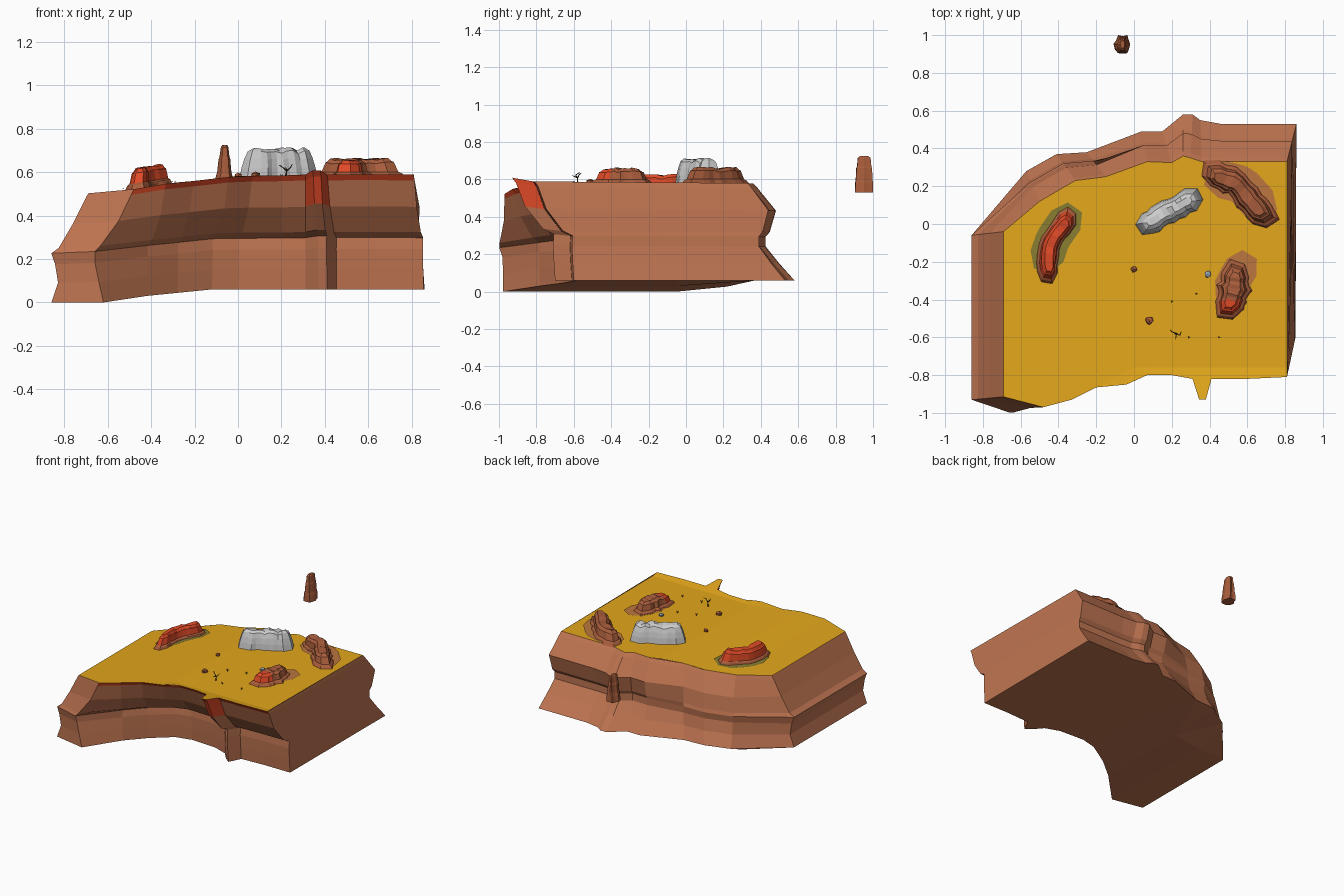
import bpy, bmesh, math, random
from mathutils import Vector

if "Cube" in bpy.data.objects:
    bpy.data.objects.remove(bpy.data.objects["Cube"])

random.seed(4)
COL = {"ochre_ground": (.77, .385, .011), "terracotta_rock": (.52, .176, .082),
       "red_rock": (.74, .068, .02), "rust_rock": (.40, .11, .045),
       "grey_rock": (.6, .6, .6), "olive_soil": (.24, .2, .03),
       "tan_soil": (.5, .18, .05), "blue_grey_stone": (.3, .38, .43),
       "dark_wood": (.06, .05, .02)}
MATS = {}
for k, c in COL.items():
    MATS[k] = bpy.data.materials.new(k)
    MATS[k].diffuse_color = (*c, 1)


def finish(name, bm, *mats):
    bmesh.ops.recalc_face_normals(bm, faces=bm.faces)
    me = bpy.data.meshes.new(name)
    bm.to_mesh(me)
    bm.free()
    for m in mats:
        me.materials.append(MATS[m])
    ob = bpy.data.objects.new(name, me)
    bpy.context.collection.objects.link(ob)
    return ob


def ramp(x, knots):
    if x <= knots[0][0]:
        return knots[0][1]
    for (a, za), (b, zb) in zip(knots, knots[1:]):
        if x <= b:
            return za + (zb - za) * (x - a) / (b - a)
    return knots[-1][1]


def top_z(x, y):
    z = ramp(x, [(-.69, .503), (-.48, .522), (-.3, .552), (0, .577), (.8, .58)])
    return z + .18 * max(0, -.76 - y) * min(1, max(0, (x + .1) / .2))


def base_z(x, y=0):
    z = ramp(x, [(-.62, 0), (-.42, .03), (-.12, .06)])
    return min(.06, z + .03 * max(0, y + .05) / .3)


# --- cliff columns: top x, y and foot x, y, counterclockwise
CORNER = [(-.69, -.915, -.86, -.93), (-.48, -.97, -.62, -.978)]
FRONT = [(-.33, -.93, -.42, -.78), (-.2, -.865, -.28, -.67), (-.04, -.85, -.12, -.58),
         (.07, -.8, 0, -.55), (.2, -.8, .2, -.56), (.31, -.82, .31, -.6),
         (.345, -.93, .37, -.67), (.38, -.93, .41, -.7), (.41, -.82, .455, -.61),
         (.6, -.82, .64, -.6), (.81, -.81, .855, -.6)]
BACK = [(.81, .33, .86, .53), (.46, .33, .46, .53), (.36, .33, .35, .55),
        (.3, .35, .31, .58), (.26, .36, .26, .58), (.2, .325, .15, .49),
        (.07, .33, .04, .49), (-.15, .25, -.25, .38), (-.31, .23, -.41, .37),
        (-.5, .12, -.57, .28)]
LEFT = [(-.69, -.04, -.86, -.06)]
COLS = CORNER + FRONT + BACK + LEFT
LEVEL = [1, .95, .72, .5, .45, .35, .18, 0]
T_FRONT = [0, .09, .3, .72, .97, .95, .97, 1]
T_BACK = [0, .11, .55, .4, .3, .3, .62, 1]
T_LEFT = [0, .08, .42, .8, 1, .9, .82, 1]
T_EDGE = [0, .09, .5, 1.1, 1.28, 1.28, 1.15, 1]
T_MID = [(a + b) / 2 for a, b in zip(T_BACK, T_LEFT)]
PROF = [T_LEFT, T_EDGE] + [T_FRONT] * len(FRONT) + [T_BACK] * 7 + [T_MID] * 3 + [T_LEFT]

bm = bmesh.new()
rings = []
for i, f in enumerate(LEVEL):
    ring = []
    for (tx, ty, bx, by), prof in zip(COLS, PROF):
        t = prof[i]
        z0, z1 = base_z(bx, by), top_z(tx, ty)
        bulge = .018 if prof is T_EDGE and i in (3, 4) else 0
        ring.append(bm.verts.new((tx + (bx - tx) * t, ty + (by - ty) * t - bulge,
                                  z0 + (z1 - z0) * f)))
    rings.append(ring)
n = len(COLS)
for i, (a, b) in enumerate(zip(rings, rings[1:])):
    for j in range(n):
        k = (j + 1) % n
        fc = bm.faces.new((a[j], a[k], b[k], b[j]))
        c = fc.calc_center_median()
        lip = i == 0 and 1 <= j < 12          # thin red lip along the front rim
        spur = 7 <= j <= 9 and c.z > .46      # red nose of the buttress
        fc.material_index = 1 if lip or spur else 0
finish("cliff_walls", bm, "terracotta_rock", "red_rock")


# --- flat sheets closing the plateau, creased where the slope changes
def sheet(name, pts, zfun, xs, ys, mat):
    bm = bmesh.new()
    bm.faces.new([bm.verts.new((x, y, 0)) for x, y in pts])
    for v, no in [((x, 0, 0), (1, 0, 0)) for x in xs] + [((0, y, 0), (0, 1, 0)) for y in ys]:
        bmesh.ops.bisect_plane(bm, geom=bm.verts[:] + bm.edges[:] + bm.faces[:],
                               plane_co=v, plane_no=no, dist=1e-5)
    bmesh.ops.triangulate(bm, faces=bm.faces)
    for v in bm.verts:
        v.co.z = zfun(v.co.x, v.co.y)
    return finish(name, bm, mat)


sheet("plateau_top", [c[:2] for c in COLS], top_z, [-.48, -.3, 0, .1], [-.76], "ochre_ground")
under = sheet("underside", [c[2:] for c in COLS], base_z, [-.62, -.42, -.12], [-.05],
              "terracotta_rock")
under.data.flip_normals()


# --- long rocks: an outline swept around a spine, stepped upwards
def resample(spine, m):
    out = []
    for i in range(m):
        u = i / (m - 1) * (len(spine) - 1)
        k = min(int(u), len(spine) - 2)
        out.append(Vector(spine[k]).lerp(Vector(spine[k + 1]), u - k))
    return out


def outline(spine, w, m=8, jit=None, pull=0):
    p = resample(spine, m)
    mid = (p[0] + p[-1]) / 2
    tan = [(p[min(i + 1, m - 1)] - p[max(i - 1, 0)]).normalized() for i in range(m)]
    nor = [Vector((-t.y, t.x)) for t in tan]
    axis = (p[-1] - p[0]).normalized()
    p = [q - axis * (q - mid).dot(axis) * pull for q in p]   # shorten towards the top
    base = [(p[i], -nor[i]) for i in range(m)]
    base += [(p[-1], tan[-1] * .9 + nor[-1] * s) for s in (-.5, .5)]
    base += [(p[i], nor[i]) for i in reversed(range(m))]
    base += [(p[0], -tan[0] * .9 + nor[0] * s) for s in (.5, -.5)]
    jit = jit or [1] * len(base)
    return [c + d * w * j for (c, d), j in zip(base, jit)]


def long_rock(name, spine, w, h, prof, mats, red=None, rough=.16, pull=.2):
    bm = bmesh.new()
    m = 9
    cnt = 2 * m + 4
    jit = [1 + random.uniform(-rough, rough) for _ in range(cnt)]
    lump = [1 + random.uniform(-.1, .04) for _ in range(cnt)]
    rings = []
    for s, f in prof:
        rings.append([bm.verts.new((q.x, q.y, top_z(q.x, q.y) - .004 + h * f * (l if f > .5 else 1)))
                      for q, l in zip(outline(spine, w * s, m, jit, pull * f), lump)])
    for a, b in zip(rings, rings[1:]):
        for j in range(cnt):
            k = (j + 1) % cnt
            bm.faces.new((a[j], a[k], b[k], b[j]))
    r = rings[-1]
    for j in range(m - 1):                     # crest strip and end caps
        bm.faces.new((r[j], r[j + 1], r[2 * m - j], r[2 * m + 1 - j]))
    bm.faces.new((r[m - 1], r[m], r[m + 1], r[m + 2]))
    bm.faces.new((r[2 * m + 1], r[2 * m + 2], r[2 * m + 3], r[0]))
    if red:
        for fc in bm.faces:
            c = fc.calc_center_median()
            fc.material_index = int(red(c, (c.z - top_z(c.x, c.y)) / h))
    return finish(name, bm, *mats)


def soil(name, spine, w, mat):
    bm = bmesh.new()
    o = [bm.verts.new((q.x, q.y, top_z(q.x, q.y) + .006)) for q in outline(spine, w, 8)]
    bmesh.ops.triangulate(bm, faces=[bm.faces.new(o)])
    finish(name, bm, mat)


STEP = [(1, 0), (.86, .22), (.7, .3), (.6, .8), (.5, .84), (.36, 1)]
ROUND = [(1, 0), (.93, .35), (.8, .65), (.62, .9), (.3, 1)]
W = [(-.46, -.26), (-.45, -.14), (-.41, -.04), (-.355, .035)]
E = [(.425, .265), (.53, .225), (.61, .13), (.685, .05)]
S = [(.505, -.43), (.525, -.36), (.54, -.27)]
long_rock("west_butte", W, .06, .098, STEP, ("rust_rock", "red_rock"), lambda c, f: f > .45)
long_rock("east_butte", E, .078, .088, STEP, ("rust_rock",))
long_rock("south_butte", S, .088, .085, STEP, ("rust_rock", "red_rock"),
          lambda c, f: f > .4 and c.y < -.4)
long_rock("pale_rock", [(.075, .0), (.18, .065), (.3, .13)], .062, .135, ROUND,
          ("grey_rock",), rough=.12, pull=.12)
soil("west_soil", [(-.46, -.17), (-.43, -.08), (-.36, .02)], .092, "olive_soil")
soil("east_soil", [(.47, .235), (.57, .21), (.66, .11)], .1, "tan_soil")
soil("south_soil", [(.51, -.34), (.54, -.28), (.57, -.23)], .09, "tan_soil")

# --- free-standing spire behind the plateau
bm = bmesh.new()
rings = []
jit = [random.uniform(.8, 1.12) for _ in range(12)]
for z, rx, ry in [(.53, .046, .052), (.58, .04, .05), (.6, .034, .047), (.66, .028, .044),
                  (.67, .024, .04), (.715, .018, .036), (.725, .012, .022)]:
    rings.append([bm.verts.new((-.06 + rx * math.cos(a) * j, min(1, .953 + ry * math.sin(a) * j), z))
                  for a, j in zip([k * math.tau / 12 for k in range(12)], jit)])
for a, b in zip(rings, rings[1:]):
    for j in range(12):
        k = (j + 1) % 12
        bm.faces.new((a[j], a[k], b[k], b[j]))
bm.faces.new(rings[0])
bm.faces.new(rings[-1])
finish("spire", bm, "rust_rock")

# --- loose stones
for name, x, y, r, mat in [("stone_a", 0, -.24, .019, "rust_rock"),
                           ("stone_b", .08, -.51, .024, "rust_rock"),
                           ("stone_c", .39, -.265, .02, "blue_grey_stone")]:
    bm = bmesh.new()
    bmesh.ops.create_icosphere(bm, subdivisions=1, radius=r)
    for v in bm.verts:
        v.co *= random.uniform(.8, 1.1)
        v.co.z *= .75
        v.co += Vector((x, y, top_z(x, y) + r * .4))
    finish(name, bm, mat)


# --- dead tree and twigs
def stick(bm, p, q, r):
    p, q = Vector(p), Vector(q)
    d = q - p
    mat = d.to_track_quat('Z', 'Y').to_matrix().to_4x4()
    mat.translation = (p + q) / 2
    bmesh.ops.create_cone(bm, cap_ends=True, segments=5, radius1=r, radius2=r * .5,
                          depth=d.length, matrix=mat)


bm = bmesh.new()
for p, q, r in [((0, 0, 0), (.005, 0, .03), .005), ((.005, 0, .03), (-.02, .01, .05), .004),
                ((.005, 0, .03), (.022, -.01, .045), .004), ((.022, -.01, .045), (.03, .01, .06), .003),
                ((-.02, .01, .05), (-.03, .02, .056), .003), ((.005, 0, .03), (.0, -.03, .045), .003)]:
    o = Vector((.22, -.58, .577))
    stick(bm, o + Vector(p), o + Vector(q), r)
for x, y in [(.2, -.41), (.29, -.6), (.33, -.37), (.45, -.6)]:
    for a in (0, 2.1, 4.2):
        stick(bm, (x, y, .577), (x + .006 * math.cos(a), y + .006 * math.sin(a), .592), .002)
finish("dead_tree_and_twigs", bm, "dark_wood")

for m in bpy.data.materials:
    if m.users and not m.is_grease_pencil:
        m.use_nodes = True
        m.node_tree.nodes["Principled BSDF"].inputs["Base Color"].default_value = m.diffuse_color
